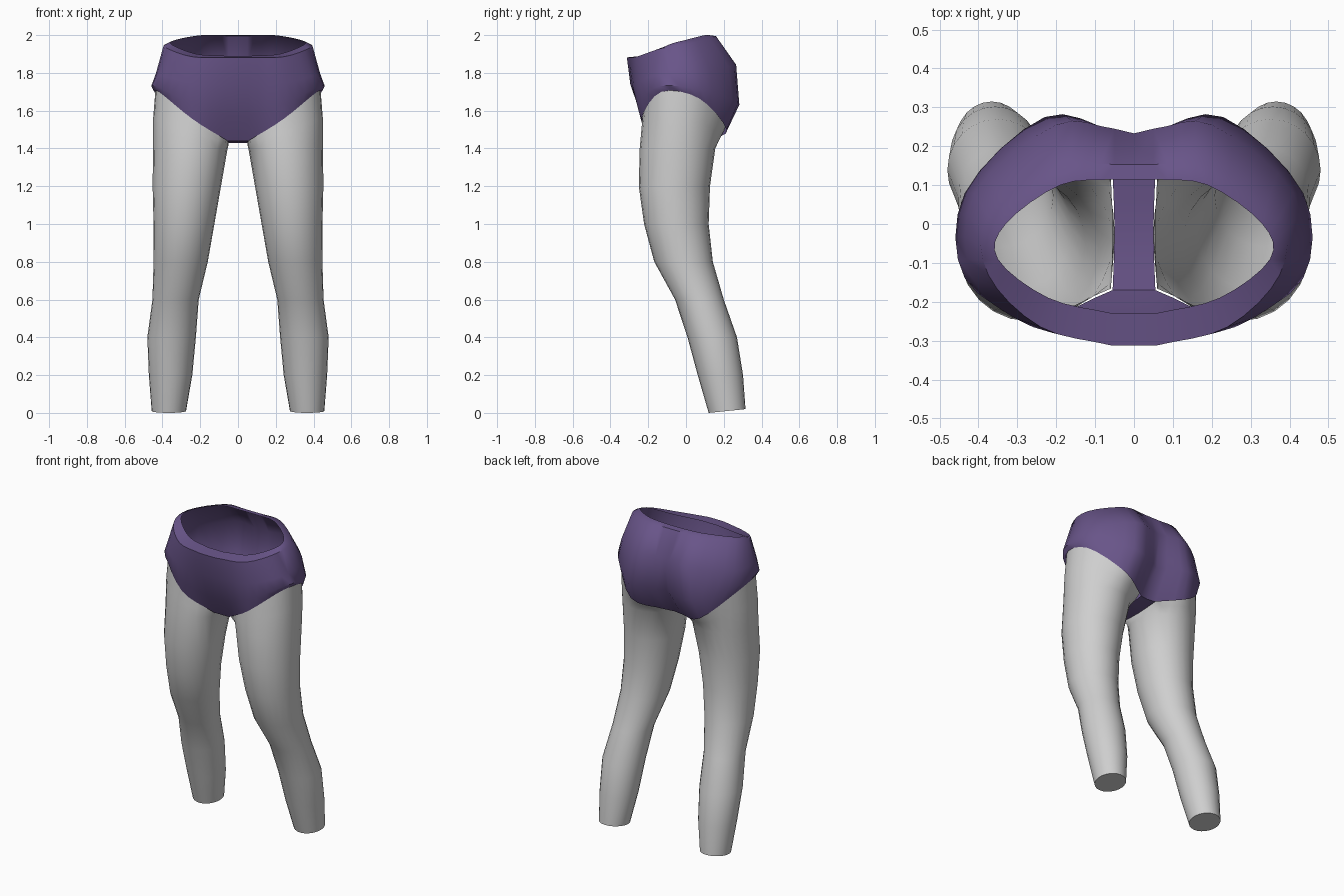
import bpy, bmesh, math
from mathutils import Vector

if "Cube" in bpy.data.objects:
    bpy.data.objects.remove(bpy.data.objects["Cube"])


def material(name, rgb):
    m = bpy.data.materials.new(name)
    m.diffuse_color = (*rgb, 1)
    m.use_nodes = True
    m.node_tree.nodes["Principled BSDF"].inputs["Base Color"].default_value = m.diffuse_color
    return m


purple = material("purple_fabric", (0.14, 0.09, 0.25))
grey = material("light_grey", (0.62, 0.62, 0.62))


def spline(keys, steps):
    """Smooth curve through the key points."""
    k = [Vector(p) for p in keys]
    k = [2 * k[0] - k[1]] + k + [2 * k[-1] - k[-2]]
    out = []
    for i in range(1, len(k) - 2):
        a, b, c, d = k[i - 1:i + 3]
        for s in range(steps):
            t = s / steps
            out.append(0.5 * (2 * b + (c - a) * t + (2 * a - 5 * b + 4 * c - d) * t * t
                              + (3 * b - a - 3 * c + d) * t ** 3))
    return out + [k[-2]]


def finish(name, bm, mat):
    bmesh.ops.recalc_face_normals(bm, faces=bm.faces)
    me = bpy.data.meshes.new(name)
    bm.to_mesh(me)
    bm.free()
    ob = bpy.data.objects.new(name, me)
    bpy.context.collection.objects.link(ob)
    me.materials.append(mat)
    bpy.context.view_layer.objects.active = ob
    ob.select_set(True)
    bpy.ops.object.shade_smooth_by_angle(angle=math.radians(50))
    ob.select_set(False)
    return ob


def grid(bm, rows, closed=False):
    vs = [[bm.verts.new(p) for p in r] for r in rows]
    n = len(rows[0])
    for a, b in zip(vs, vs[1:]):
        for i in range(n if closed else n - 1):
            j = (i + 1) % n
            bm.faces.new((a[i], a[j], b[j], b[i]))
    return vs


# Half rings of the briefs, front to back: inner waist, outer waist, hip, seat, leg edge
waist_in = [(.055, -.23, 1.89), (.22, -.19, 1.90), (.35, -.09, 1.95),
            (.33, 0, 1.975), (.19, .10, 2.0), (.05, .115, 2.0)]
waist_out = [(.055, -.313, 1.882), (.24, -.265, 1.885), (.375, -.13, 1.93),
             (.375, .02, 1.955), (.20, .15, 1.99), (.05, .153, 1.995)]
hip = [(.055, -.295, 1.74), (.26, -.265, 1.75), (.415, -.14, 1.79),
       (.41, .08, 1.80), (.20, .255, 1.84), (.05, .245, 1.84)]
seat = [(.055, -.235, 1.57), (.25, -.252, 1.64), (.435, -.14, 1.73),
        (.435, .08, 1.71), (.23, .275, 1.64), (.05, .24, 1.62)]
edge = [(.055, -.17, 1.44), (.24, -.235, 1.555), (.42, -.13, 1.70),
        (.42, .07, 1.665), (.25, .215, 1.50), (.055, .13, 1.445)]
STEPS = 4
rows = [spline(r, STEPS) for r in (waist_in, waist_out, hip, seat, edge)]
crotch = spline([edge[-1], (.05, -.02, 1.43), edge[0]], 2)
leg_edge = rows[-1] + crotch[1:-1]

# Briefs: side panel, then the centre strip running front, under and back
bm = bmesh.new()
grid(bm, rows)
strip = [r[0] for r in rows] + crotch[::-1][1:-1] + [r[-1] for r in rows[::-1]]
cleft = [0] * 8 + [.008, .03, .012, 0, 0]
middle = [Vector((0, p.y - c, p.z)) for p, c in zip(strip, cleft)]
grid(bm, [strip, middle])
bmesh.ops.remove_doubles(bm, verts=bm.verts, dist=0.0005)
briefs = finish("briefs", bm, purple)
mirror = briefs.modifiers.new("mirror", "MIRROR")
mirror.use_clip = True

# Leg sections: height, inner x, outer x, front y, back y
sections = [(0, .275, .457, .12, .315), (.2, .242, .472, .062, .302), (.4, .223, .48, .008, .27),
            (.6, .208, .453, -.058, .20), (.8, .16, .447, -.168, .142), (1.0, .125, .447, -.222, .12),
            (1.2, .09, .452, -.25, .127), (1.4, .055, .45, -.245, .155)]
N = len(leg_edge)


def leg_ring(z, x0, x1, y0, y1):
    ring = []
    for i in range(N):
        a = math.tau * (i - 10) / N
        lift = 0.01 * (1 + math.sin(a)) if z == 0 else 0
        ring.append(Vector(((x0 + x1) / 2 + (x1 - x0) / 2 * math.cos(a),
                            (y0 + y1) / 2 + (y1 - y0) / 2 * math.sin(a), z + lift)))
    return ring


# Legs: lofted tubes, open at the top just inside the briefs, capped at the ankle
rings = [leg_ring(*s) for s in sections]
centre = sum(leg_edge, Vector()) / N
tucked = [centre + (p - centre) * 0.975 + Vector((0, 0, .015)) for p in leg_edge]
rings.append([a.lerp(b, 0.5) + Vector((0.006 * math.cos(math.tau * (i - 10) / N), 0, 0))
              for i, (a, b) in enumerate(zip(rings[-1], tucked))])
rings.append(tucked)
for name, side in (("left_leg", -1), ("right_leg", 1)):
    bm = bmesh.new()
    vs = grid(bm, [[Vector((p.x * side, p.y, p.z)) for p in r] for r in rings], closed=True)
    bm.faces.new(vs[0])
    finish(name, bm, grey)
